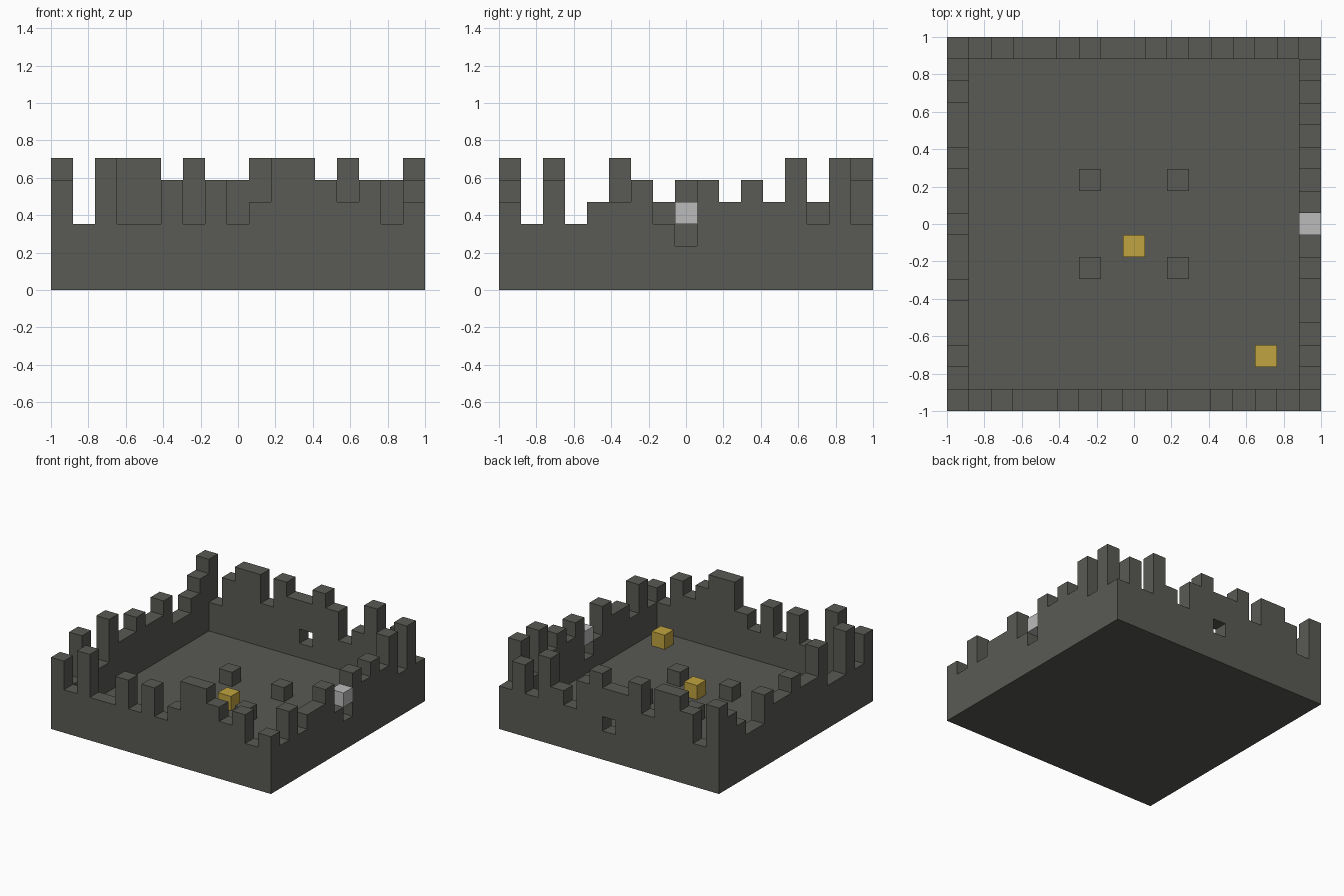
import bpy, bmesh
from mathutils import Vector

if "Cube" in bpy.data.objects:
    bpy.data.objects.remove(bpy.data.objects["Cube"], do_unlink=True)

N = 17            # blocks per side
S = 2 / N         # block size
MID, LAST = N // 2, N - 1


def material(name, color):
    m = bpy.data.materials.new(name)
    m.use_nodes = True
    m.diffuse_color = (*color, 1)
    m.node_tree.nodes["Principled BSDF"].inputs["Base Color"].default_value = (*color, 1)
    return m


stone = material("dark stone", (0.1, 0.1, 0.09))
gold = material("gold", (0.53, 0.37, 0.05))
pale = material("pale grey", (0.5, 0.5, 0.5))

# Battlement heights in blocks, one digit per block along each wall
FRONT = "53633535346654534"
BACK = "63566465565346353"
LEFT = "53633644544533456"
RIGHT = "43534453354546363"


def columns(heights, place):
    return {(*place(i), z) for i, h in enumerate(heights) for z in range(1, int(h))}


parts = {
    "floor": (stone, {(x, y, 0) for x in range(N) for y in range(N)}),
    "front_wall": (stone, columns(FRONT, lambda i: (i, 0))),
    "back_wall": (stone, columns(BACK, lambda i: (i, LAST))),
    "left_side_wall": (stone, columns(LEFT[1:-1], lambda i: (0, i + 1))),
    "right_side_wall": (stone, columns(RIGHT[1:-1], lambda i: (LAST, i + 1))),
    "floor_posts": (stone, {(MID + a, MID + b, 1) for a in (-2, 2) for b in (-2, 2)}),
    "gold_block_centre": (gold, {(MID, MID - 1, 1)}),
    "gold_block_corner": (gold, {(MID + 6, MID - 6, 1)}),
    "pale_block": (pale, {(LAST, MID, 3)}),
}

# Window openings through the back and right walls
parts["back_wall"][1].discard((MID, LAST, 2))
parts["right_side_wall"][1].discard((LAST, MID, 2))

occupied = set().union(*(cells for _, cells in parts.values()))
AXES = [Vector(v) for v in ((1, 0, 0), (0, 1, 0), (0, 0, 1))]


def build(name, mat, cells):
    # Exposed block faces only, merged into large flat faces
    bm = bmesh.new()
    for c in cells:
        centre = Vector(c) + Vector((0.5, 0.5, 0.5))
        for k in range(3):
            for sign in (-1, 1):
                n = AXES[k] * sign
                if tuple(int(a + b) for a, b in zip(c, n)) in occupied:
                    continue
                u, v = AXES[(k + 1) % 3] / 2, AXES[(k + 2) % 3] / 2 * sign
                mid = centre + n / 2
                ring = (mid - u - v, mid + u - v, mid + u + v, mid - u + v)
                bm.faces.new([bm.verts.new(((p.x - N / 2) * S, (p.y - N / 2) * S, p.z * S))
                              for p in ring])
    bmesh.ops.remove_doubles(bm, verts=bm.verts, dist=S / 100)
    bmesh.ops.dissolve_limit(bm, angle_limit=0.01, verts=bm.verts, edges=bm.edges)
    mesh = bpy.data.meshes.new(name)
    bm.to_mesh(mesh)
    bm.free()
    mesh.materials.append(mat)
    bpy.context.collection.objects.link(bpy.data.objects.new(name, mesh))


for name, (mat, cells) in parts.items():
    build(name, mat, cells)
